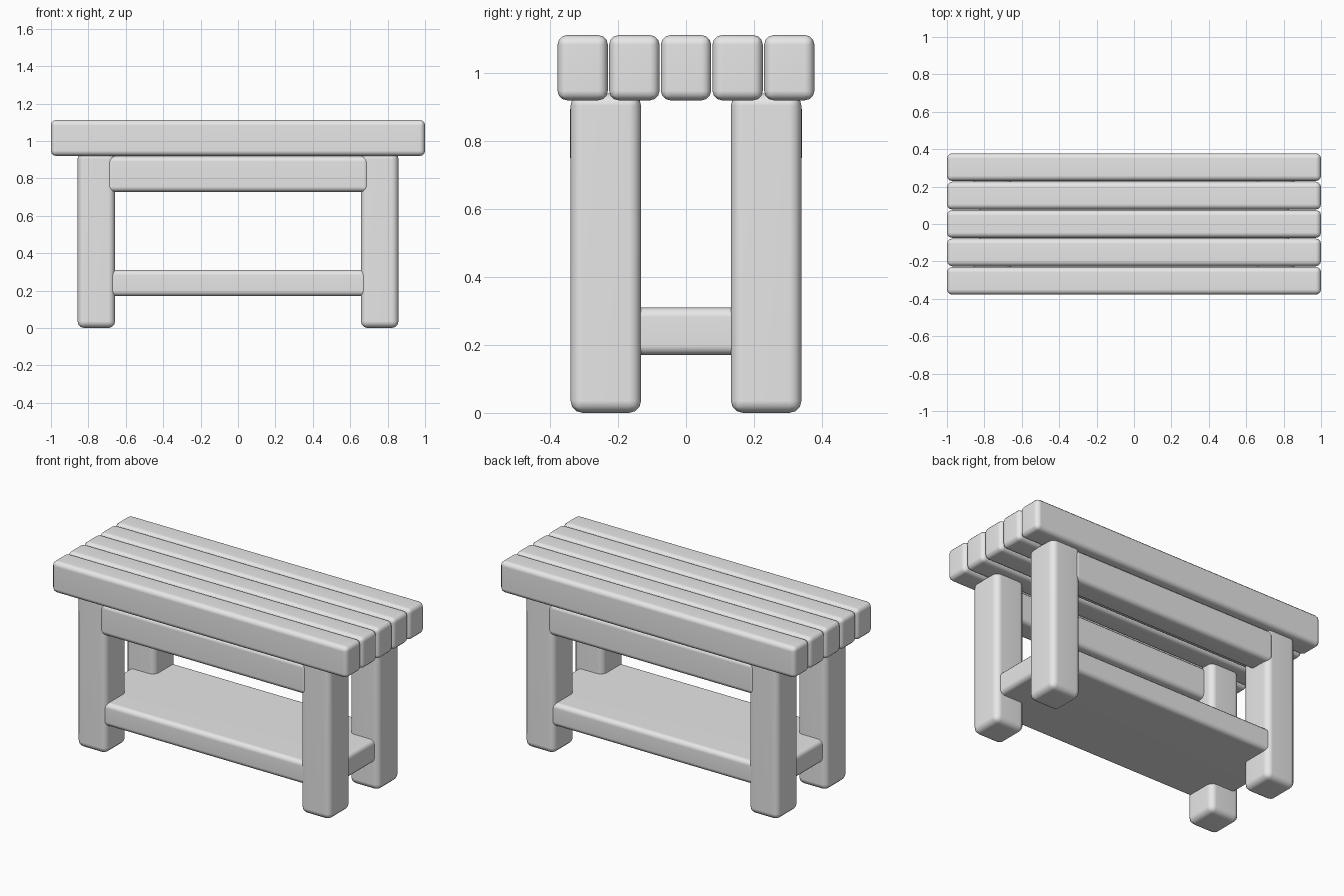
import bpy
import bmesh

if "Cube" in bpy.data.objects:
    bpy.data.objects.remove(bpy.data.objects["Cube"], do_unlink=True)

# Single plain grey finish
grey = bpy.data.materials.new("plain_grey")
grey.use_nodes = True
colour = (0.8, 0.8, 0.8, 1)
grey.diffuse_color = colour
grey.node_tree.nodes["Principled BSDF"].inputs["Base Color"].default_value = colour


def beam(name, low, high, radius):
    """Rounded timber spanning two opposite corners."""
    bm = bmesh.new()
    bmesh.ops.create_cube(bm, size=1)
    for v in bm.verts:
        v.co = [a if c < 0 else b for c, a, b in zip(v.co, low, high)]
    bmesh.ops.bevel(bm, geom=bm.edges[:], offset=radius, segments=3,
                    profile=0.5, affect='EDGES')
    bmesh.ops.recalc_face_normals(bm, faces=bm.faces[:])
    for f in bm.faces:
        f.smooth = True
    mesh = bpy.data.meshes.new(name)
    bm.to_mesh(mesh)
    bm.free()
    mesh.materials.append(grey)
    obj = bpy.data.objects.new(name, mesh)
    bpy.context.collection.objects.link(obj)
    # Keep the broad faces flat-looking between the rounded edges
    obj.modifiers.new("flat_faces", 'WEIGHTED_NORMAL')
    return obj


def span(a, b, side):
    """Order a mirrored interval from low to high."""
    return sorted((a * side, b * side))


# Seat slats
for i in range(5):
    y = (i - 2) * 0.152
    beam(f"seat_slat_{i + 1}", (-1, y - 0.074, 0.92), (1, y + 0.074, 1.112), 0.028)

# Legs and the long rails under the seat
for y_side, depth in ((-1, "front"), (1, "back")):
    y0, y1 = span(0.132, 0.34, y_side)
    for x_side, hand in ((-1, "right"), (1, "left")):
        x0, x1 = span(0.657, 0.858, x_side)
        beam(f"{depth}_{hand}_leg", (x0, y0, 0), (x1, y1, 0.94), 0.036)
    y0, y1 = span(0.195, 0.342, y_side)
    beam(f"{depth}_rail", (-0.7, y0, 0.727), (0.7, y1, 0.918), 0.028)

# Lower shelf let into the legs
beam("lower_shelf", (-0.83, -0.33, 0.17), (0.83, 0.33, 0.31), 0.028)
